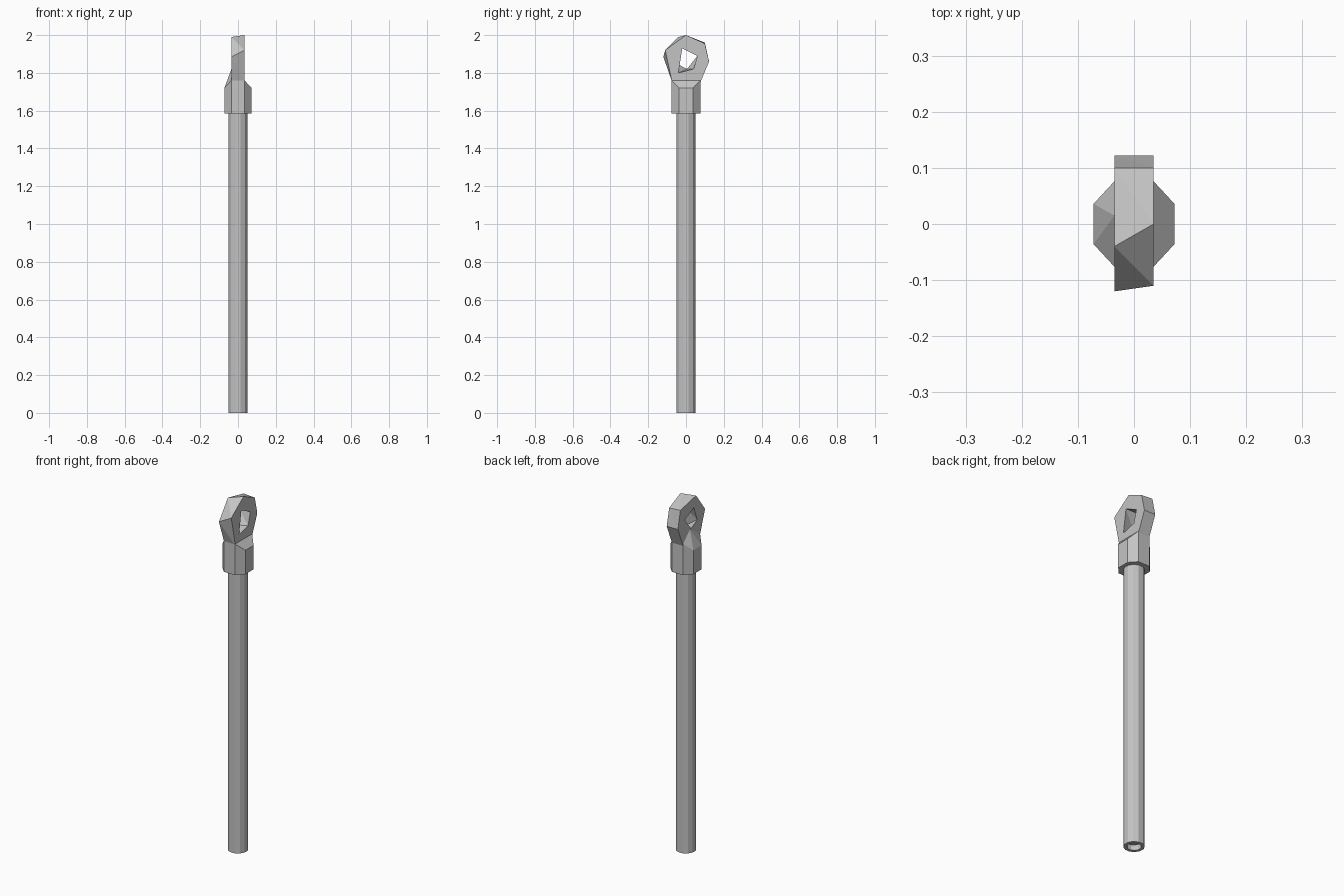
import bpy, bmesh, math

cube = bpy.data.objects.get("Cube")
if cube:
    bpy.data.objects.remove(cube, do_unlink=True)

steel = bpy.data.materials.new("grey steel")
steel.use_nodes = True
GREY = (0.55, 0.55, 0.55, 1)
steel.diffuse_color = GREY
steel.node_tree.nodes["Principled BSDF"].inputs["Base Color"].default_value = GREY


def finish(bm, name):
    bmesh.ops.recalc_face_normals(bm, faces=bm.faces)
    mesh = bpy.data.meshes.new(name)
    bm.to_mesh(mesh)
    bm.free()
    mesh.materials.append(steel)
    obj = bpy.data.objects.new(name, mesh)
    bpy.context.collection.objects.link(obj)
    return obj


# Shaft: twelve-sided rod with a shallow socket in its foot
def ring(bm, radius, z, sides=12):
    angles = [(i + 0.5) * math.tau / sides for i in range(sides)]
    return [bm.verts.new((radius * math.cos(a), radius * math.sin(a), z)) for a in angles]


def bridge(bm, a, b):
    for i in range(len(a)):
        j = (i + 1) % len(a)
        bm.faces.new((a[i], a[j], b[j], b[i]))


bm = bmesh.new()
rings = [ring(bm, r, z) for r, z in ((0.053, 1.6), (0.053, 0), (0.036, 0), (0.036, 0.03))]
for a, b in zip(rings, rings[1:]):
    bridge(bm, a, b)
bm.faces.new(rings[0])
bm.faces.new(rings[-1])
finish(bm, "shaft")

# Collar: octagonal block whose shoulders slope up to the eye
bm = bmesh.new()
for sx in (-1, 1):
    for sy in (-1, 1):
        for x, y, top in ((0.072, 0.036, 1.72), (0.035, 0.076, 1.76)):
            for z in (1.585, top):
                bm.verts.new((sx * x, sy * y, z))
bm.verts.new((-0.035, 0.015, 1.82))
bmesh.ops.convex_hull(bm, input=bm.verts)
finish(bm, "collar")

# Eye: a skewed, faceted plate with an irregular hole through it
HALF = 0.035
OUTER = {
    -HALF: [(-0.073, 1.75), (-0.12, 1.885), (-0.04, 1.99), (0.1, 1.96), (0.122, 1.86), (0.076, 1.75)],
    HALF: [(-0.073, 1.75), (-0.11, 1.92), (0, 2), (0.1, 1.955), (0.122, 1.86), (0.076, 1.75)],
}
HOLE = {
    -HALF: [(-0.05, 1.85), (-0.02, 1.93), (0.06, 1.89), (0.005, 1.82)],
    HALF: [(-0.04, 1.80), (-0.02, 1.93), (0.06, 1.89), (0.04, 1.82)],
}
bm = bmesh.new()
loops = {}
for x in (-HALF, HALF):
    loops[x] = [[bm.verts.new((x, y, z)) for y, z in pts[x]] for pts in (OUTER, HOLE)]
    edges = [bm.edges.new((l[i - 1], l[i])) for l in loops[x] for i in range(len(l))]
    bmesh.ops.triangle_fill(bm, edges=edges, use_beauty=True, normal=(1, 0, 0))
for a, b in zip(loops[-HALF], loops[HALF]):
    bridge(bm, a, b)
bmesh.ops.triangulate(bm, faces=[f for f in bm.faces if len(f.verts) > 3])
finish(bm, "eye")
